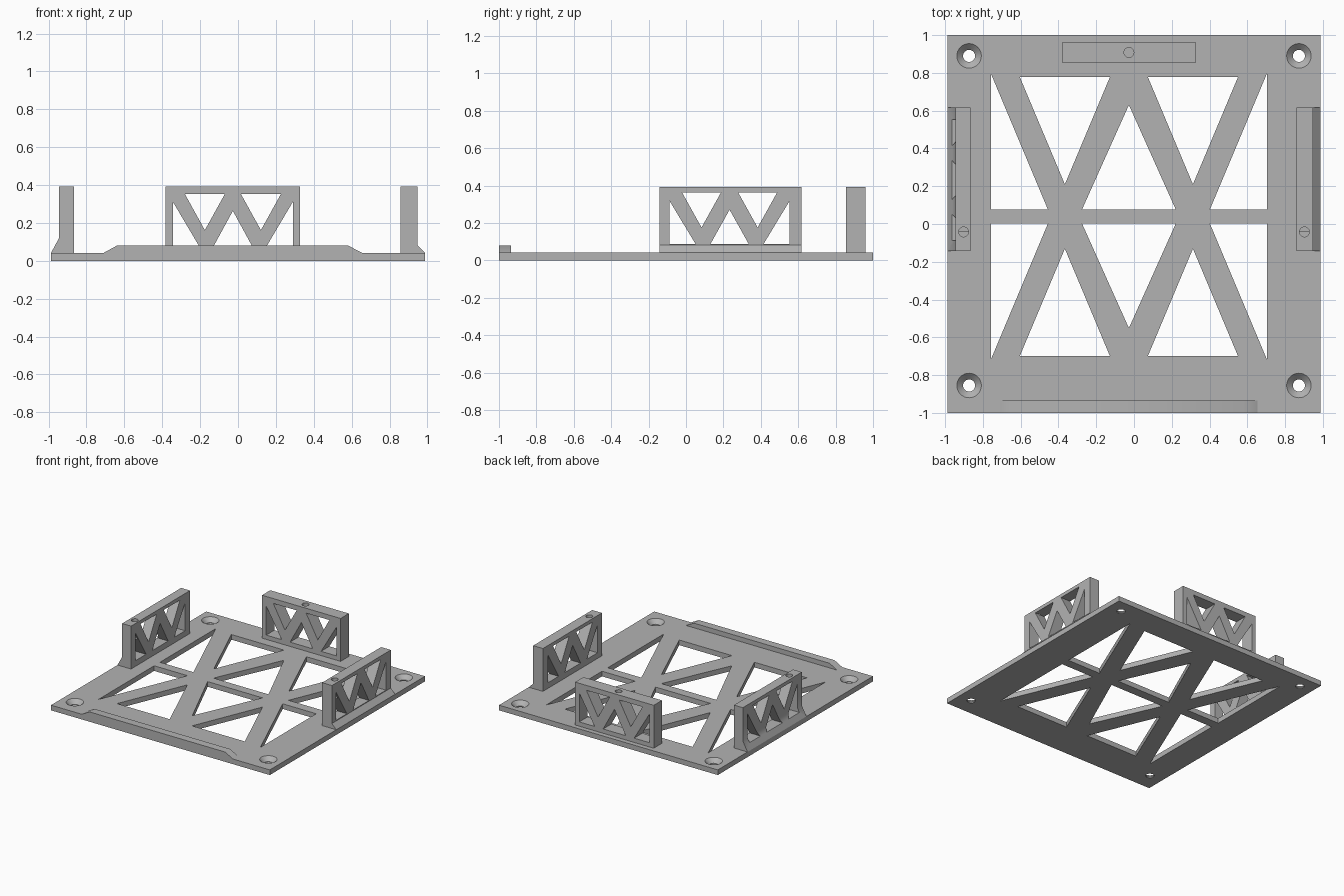
import bpy, bmesh, math
from mathutils import Matrix

if "Cube" in bpy.data.objects:
    bpy.data.objects.remove(bpy.data.objects["Cube"], do_unlink=True)

grey = bpy.data.materials.new("plain grey")
grey.use_nodes = True
grey.diffuse_color = (0.45, 0.45, 0.45, 1)
grey.node_tree.nodes["Principled BSDF"].inputs["Base Color"].default_value = (0.45, 0.45, 0.45, 1)

PLATE_TOP = 0.042
WALL_TOP = 0.392
MID = -0.027          # the lattice sits slightly off centre
PLACE = {"x": lambda u, v, w: (w, u, v),
         "y": lambda u, v, w: (u, w, v),
         "z": lambda u, v, w: (u, v, w)}


def make(name, bm):
    bmesh.ops.recalc_face_normals(bm, faces=bm.faces)
    mesh = bpy.data.meshes.new(name)
    bm.to_mesh(mesh)
    bm.free()
    mesh.materials.append(grey)
    ob = bpy.data.objects.new(name, mesh)
    bpy.context.collection.objects.link(ob)
    return ob


def prisms(name, outlines, axis, lo, hi):
    """Extrude closed outlines along one axis."""
    bm = bmesh.new()
    for pts in outlines:
        a = [bm.verts.new(PLACE[axis](u, v, lo)) for u, v in pts]
        b = [bm.verts.new(PLACE[axis](u, v, hi)) for u, v in pts]
        bm.faces.new(a)
        bm.faces.new(b[::-1])
        for i in range(len(pts)):
            j = (i + 1) % len(pts)
            bm.faces.new((a[i], b[i], b[j], a[j]))
    return make(name, bm)


def cones(name, places, r_low, r_high, lo, hi):
    """Upright cones or cylinders at several places."""
    bm = bmesh.new()
    for x, y in places:
        bmesh.ops.create_cone(bm, cap_ends=True, segments=32, radius1=r_low,
                              radius2=r_high, depth=hi - lo,
                              matrix=Matrix.Translation((x, y, (lo + hi) / 2)))
    return make(name, bm)


def cut(ob, cutter):
    cutter.hide_render = True
    mod = ob.modifiers.new("cut", "BOOLEAN")
    mod.operation = "DIFFERENCE"
    mod.solver = "EXACT"
    mod.object = cutter
    bpy.context.view_layer.objects.active = ob
    bpy.ops.object.modifier_apply(modifier=mod.name)
    bpy.data.objects.remove(cutter, do_unlink=True)


def rect(u0, u1, v0, v1):
    return [(u0, v0), (u1, v0), (u1, v1), (u0, v1)]


def truss(mid, base, top, half, corner, up, down):
    """Five triangular openings: two corners, one upright, two hanging."""
    s = 1 if top > base else -1
    tris = [[(mid - up[0], base), (mid + up[0], base), (mid, base + s * up[1])]]
    for side in (-1, 1):
        edge = mid + side * half
        tris.append([(edge, base), (edge - side * corner[0], base), (edge, base + s * corner[1])])
        c = mid + side * down[0]
        tris.append([(c - down[1], top), (c + down[1], top), (c, top - s * down[2])])
    return tris


# Base plate with two mirrored rows of openings
plate = prisms("base_plate", [rect(-0.987, 0.987, -1, 1)], "z", 0, PLATE_TOP)
openings = []
for base, top in ((0.077, 0.777), (0.002, -0.698)):
    openings += truss(MID, base, top, 0.731, (0.302, 0.72), (0.248, 0.553), (0.339, 0.238, 0.567))
cut(plate, prisms("cutter", openings, "z", -0.1, 0.1))

# Countersunk screw holes
corners = [(x, y) for x in (-0.873, 0.873) for y in (-0.855, 0.89)]
cut(plate, cones("cutter", corners, 0.032, 0.032, -0.1, 0.1))
cut(plate, cones("cutter", corners, 0.028, 0.095, 0.005, 0.072))

# Front lip with sloped ends
lip = prisms("front_lip", [[(-0.71, PLATE_TOP), (0.655, PLATE_TOP), (0.583, 0.08), (-0.64, 0.08)]],
             "y", -1, -0.935)

# Side walls, each with an outer foot fillet
wall_shape = ((0.33, 0.1),)
walls = []
for name, side, inner, outer, foot in (("right_wall", -1, 0.865, 0.945, 0.12),
                                       ("left_wall", 1, 0.859, 0.947, 0.082)):
    profile = [(side * inner, PLATE_TOP), (side * 0.987, PLATE_TOP), (side * outer, foot),
               (side * outer, WALL_TOP), (side * inner, WALL_TOP)]
    wall = prisms(name, [profile], "y", -0.143, 0.617)
    windows = truss(0.233, 0.088, 0.363, 0.321, (0.139, 0.23), (0.102, 0.183), (0.15, 0.104, 0.187))
    cut(wall, prisms("cutter", windows, "x", side * 0.7, side * 1.2))
    cut(wall, cones("cutter", [(side * 0.902, -0.042)], 0.026, 0.026, 0.24, 0.5))
    walls.append(wall)

# Back wall
back = prisms("back_wall", [rect(-0.382, 0.327, PLATE_TOP, WALL_TOP)], "y", 0.855, 0.961)
windows = truss(MID, 0.077, 0.352, 0.317, (0.139, 0.235), (0.102, 0.187), (0.148, 0.105, 0.19))
cut(back, prisms("cutter", windows, "y", 0.7, 1.2))
cut(back, cones("cutter", [(MID, 0.908)], 0.026, 0.026, 0.29, 0.5))

# Smooth the round holes, keep all edges sharp
bpy.ops.object.select_all(action="DESELECT")
for ob in [plate, lip, back] + walls:
    ob.select_set(True)
bpy.context.view_layer.objects.active = plate
bpy.ops.object.shade_smooth_by_angle(angle=math.radians(30))
